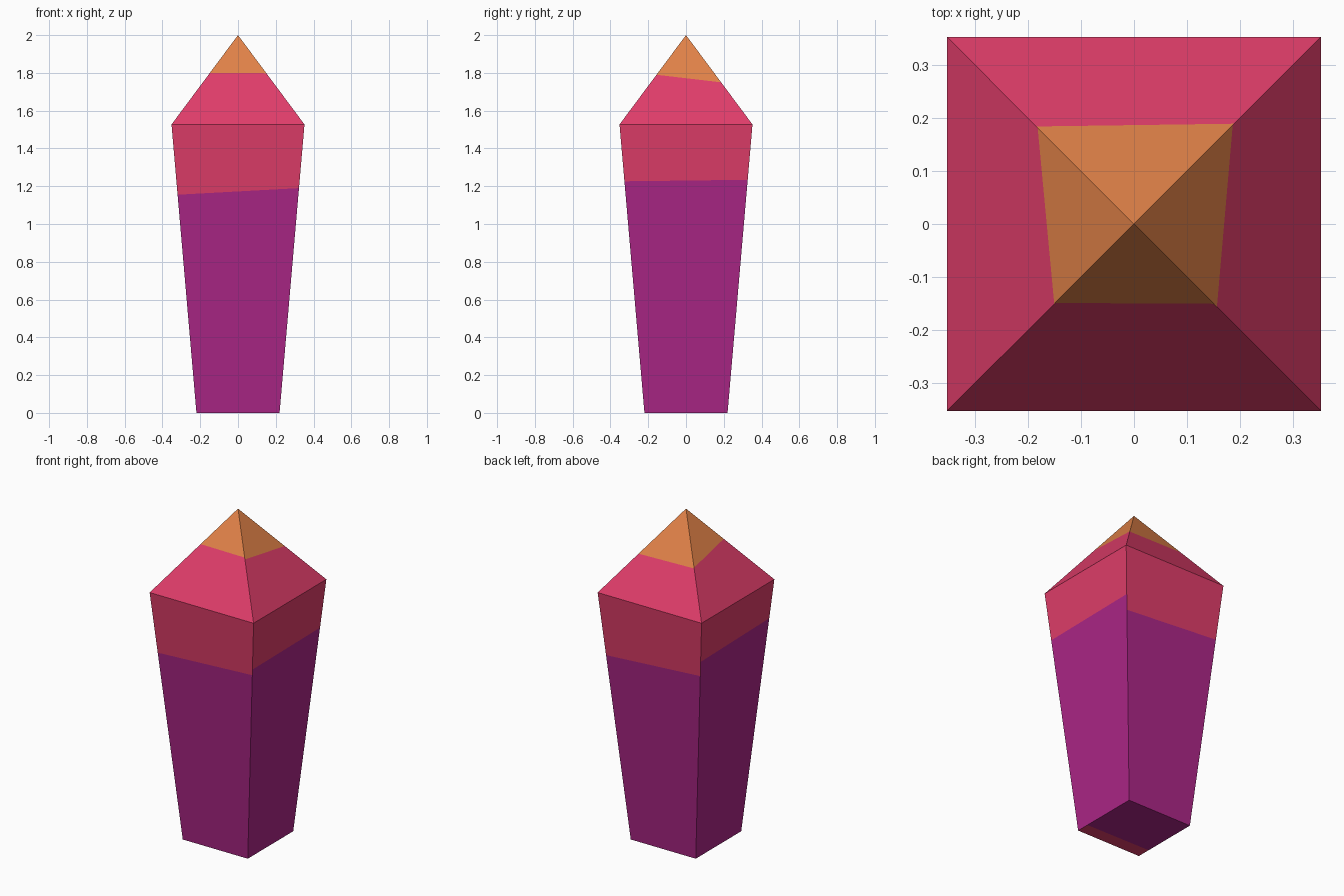
import bpy, bmesh
from mathutils import Vector

if "Cube" in bpy.data.objects:
    bpy.data.objects.remove(bpy.data.objects["Cube"])

BASE, WIDE, SHOULDER, TOP = 0.22, 0.352, 1.527, 2.0


def srgb(r, g, b):
    return [((c / 255 + 0.055) / 1.055) ** 2.4 for c in (r, g, b)] + [1]


# Materials
mesh = bpy.data.meshes.new("crystal")
for name, col in (("purple", (172, 38, 135)), ("rose_red", (224, 61, 106)),
                  ("orange", (225, 130, 72))):
    m = bpy.data.materials.new(name)
    m.diffuse_color = srgb(*col)
    m.use_nodes = True
    m.node_tree.nodes["Principled BSDF"].inputs["Base Color"].default_value = m.diffuse_color
    mesh.materials.append(m)
PURPLE, RED, ORANGE = range(3)

# Crystal: flared square shaft with a pyramid tip
bm = bmesh.new()
corners = [(-1, -1), (1, -1), (1, 1), (-1, 1)]      # front, right, back, left
low = [bm.verts.new((x * BASE, y * BASE, 0)) for x, y in corners]
high = [bm.verts.new((x * WIDE, y * WIDE, SHOULDER)) for x, y in corners]
apex = bm.verts.new((0, 0, TOP))
bm.faces.new(low[::-1])
for i in range(4):
    j = (i + 1) % 4
    bm.faces.new((low[i], low[j], high[j], high[i]))
    bm.faces.new((high[i], high[j], apex))
bm.normal_update()


def on_edge(i, z):
    """Point on corner edge i at height z."""
    if z <= SHOULDER:
        r = BASE + (WIDE - BASE) * z / SHOULDER
    else:
        r = WIDE * (TOP - z) / (TOP - SHOULDER)
    x, y = corners[i % 4]
    return Vector((x * r, y * r, z))


def split_colour(normal, p, q, below, above, up):
    """Cut the flat side facing normal along p-q and colour both halves."""
    def side():
        return [f for f in bm.faces if f.normal.dot(normal) > 0.9999]
    n = (q - p).cross(normal).normalized()
    if n.dot(up) < 0:
        n.negate()
    faces = side()
    geom = faces + list({e for f in faces for e in f.edges}) \
        + list({v for f in faces for v in f.verts})
    bmesh.ops.bisect_plane(bm, geom=geom, dist=1e-5, plane_co=p, plane_no=n)
    bm.normal_update()
    for f in side():
        f.material_index = above if (f.calc_center_median() - p).dot(n) > 0 else below


# Colour bands: heights at the two corners of each side
UP = Vector((0, 0, 1))
shaft_bands = [(1.155, 1.19), (1.226, 1.234), (1.14, 1.184), (1.276, 1.291)]
tip_bands = [(1.80, 1.798), (1.79, 1.75), (1.746, 1.753), (1.756, 1.798)]
for i in range(4):
    a, b = on_edge(i, 0), on_edge(i + 1, 0)
    c, d = on_edge(i, SHOULDER), on_edge(i + 1, SHOULDER)
    shaft_n = (b - a).cross(c - a).normalized()
    tip_n = (d - c).cross(Vector((0, 0, TOP)) - c).normalized()
    split_colour(shaft_n, on_edge(i, shaft_bands[i][0]),
                 on_edge(i + 1, shaft_bands[i][1]), PURPLE, RED, UP)
    split_colour(tip_n, on_edge(i, tip_bands[i][0]),
                 on_edge(i + 1, tip_bands[i][1]), RED, ORANGE, UP)

# Underside: red strip along the front
split_colour(-UP, Vector((-BASE, -0.136, 0)), Vector((BASE, -0.14, 0)),
             RED, PURPLE, Vector((0, 1, 0)))

bm.to_mesh(mesh)
bm.free()
bpy.context.collection.objects.link(bpy.data.objects.new("crystal", mesh))
